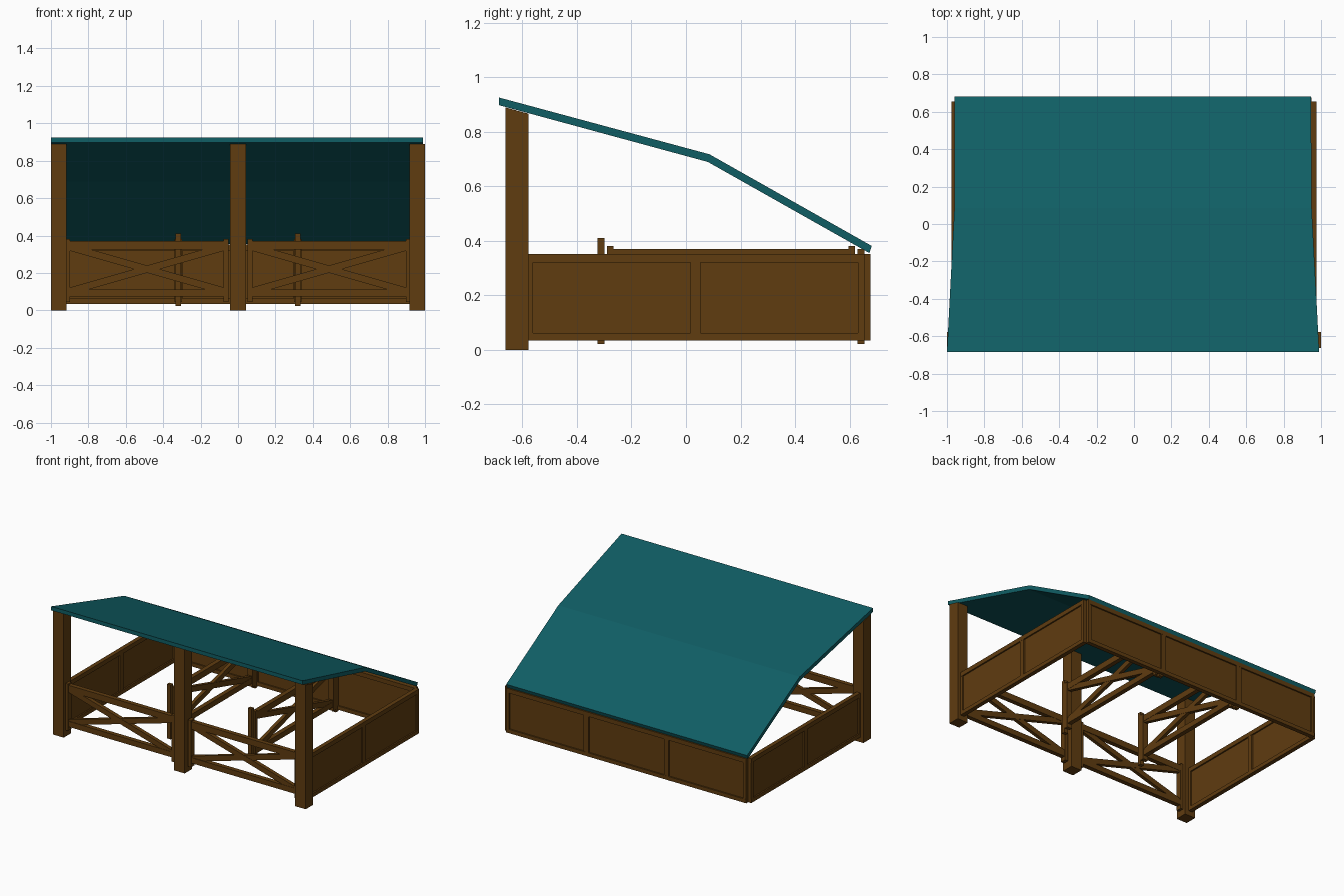
import bpy, math
from mathutils import Matrix, Vector

if "Cube" in bpy.data.objects:
    bpy.data.objects.remove(bpy.data.objects["Cube"])


def material(name, rgb):
    m = bpy.data.materials.new(name)
    m.diffuse_color = (*rgb, 1)
    m.use_nodes = True
    m.node_tree.nodes["Principled BSDF"].inputs["Base Color"].default_value = m.diffuse_color
    return m


WOOD = material("brown wood", (0.115, 0.045, 0.005))
TEAL = material("teal roof", (0.005, 0.112, 0.128))


def mesh_object(name, verts, faces, mat):
    me = bpy.data.meshes.new(name)
    me.from_pydata(verts, [], faces)
    me.materials.append(mat)
    ob = bpy.data.objects.new(name, me)
    bpy.context.collection.objects.link(ob)
    return ob


BOX = [(0, 3, 2, 1), (4, 5, 6, 7), (0, 1, 5, 4), (1, 2, 6, 5), (2, 3, 7, 6), (3, 0, 4, 7)]


def box(name, x0, x1, y0, y1, z0, z1, matrix=None, mat=WOOD):
    v = [Vector((x, y, z)) for z in (z0, z1)
         for x, y in ((x0, y0), (x1, y0), (x1, y1), (x0, y1))]
    if matrix:
        v = [matrix @ p for p in v]
    return mesh_object(name, v, BOX, mat)


def placed(x, y, turn=0):
    return Matrix.Translation((x, y, 0)) @ Matrix.Rotation(turn, 4, 'Z')


# Fence with stiles, two rails and crossed braces, length along local x
def fence(name, length, m):
    h = length / 2
    for s in (-1, 1):
        c = s * (h - 0.0125)
        box(name + "_stile", c - 0.0125, c + 0.0125, -0.02, 0.02, 0.045, 0.38, m)
    for z0, z1 in ((0.073, 0.112), (0.326, 0.37)):
        box(name + "_rail", -h + 0.01, h - 0.01, -0.016, 0.016, z0, z1, m)
    run, rise = h - 0.015, 0.12
    half = math.hypot(run, rise)
    for s in (-1, 1):
        tilt = Matrix.Translation((0, 0, 0.22)) @ Matrix.Rotation(s * math.atan2(rise, run), 4, 'Y')
        d = 0.013 + 0.001 * s
        box(name + "_brace", -half, half, -d, d, -0.019, 0.019, m @ tilt)


# Boarded wall: recessed panel inside a raised frame, length along local x
def wall(name, length, bays, m):
    h = length / 2
    box(name + "_panel", -h + 0.01, h - 0.01, -0.005, 0.005, 0.045, 0.34, m)
    box(name + "_top_rail", -h, h, -0.015, 0.015, 0.321, 0.352, m)
    box(name + "_bottom_rail", -h, h, -0.015, 0.015, 0.035, 0.062, m)
    for i in range(bays + 1):
        w = 0.012 if i in (0, bays) else 0.019
        c = max(-h + w, min(h - w, -h + length * i / bays))
        box(name + "_upright", c - w, c + w, -0.0145, 0.0145, 0.05, 0.34, m)


# Front posts, tops cut to the roof slope
for x in (-0.9575, 0, 0.9575):
    post = box("front_post", x - 0.0415, x + 0.0415, -0.662, -0.578, 0, 0.89)
    for v in post.data.vertices:
        if v.co.z > 0.5:
            v.co.z = 0.895 - 0.271 * (v.co.y + 0.685)

# Front fences
for s in (-1, 1):
    fence("front_fence", 0.87, placed(s * 0.487, -0.62))

# Inner dividers with their own posts
for s in (-1, 1):
    x = s * 0.32
    fence("divider", 0.91, placed(x, 0.165, math.pi / 2))
    box("divider_front_post", x - 0.015, x + 0.015, -0.325, -0.299, 0.022, 0.41)
    box("divider_back_post", x - 0.015, x + 0.015, 0.629, 0.655, 0.022, 0.37)
    for z in (0.093, 0.33):
        for y in (-0.295, 0.625):
            box("divider_hinge", x - 0.006, x + 0.006, y - 0.01, y + 0.01, z, z + 0.015)

# Side and back walls
for s in (-1, 1):
    wall("side_wall", 1.24, 2, placed(s * 0.96, 0.035, math.pi / 2))
wall("back_wall", 1.9, 3, placed(0, 0.662))

# Folded roof, slightly tapered: y, z top, z bottom, x left, x right
sections = [(-0.685, -0.685, 0.925, 0.897, -1.0, 0.99),
            (0.086, 0.080, 0.717, 0.689, -0.96, 0.95),
            (0.681, 0.672, 0.381, 0.355, -0.96, 0.946)]
verts, faces = [], []
for yt, yb, zt, zb, xl, xr in sections:
    verts += [(xl, yb, zb), (xr, yb, zb), (xr, yt, zt), (xl, yt, zt)]
for i in (0, 4):
    for a in range(4):
        b = (a + 1) % 4
        faces.append((i + a, i + 4 + a, i + 4 + b, i + b))
faces += [(0, 1, 2, 3), (11, 10, 9, 8)]
mesh_object("roof", verts, faces, TEAL)
